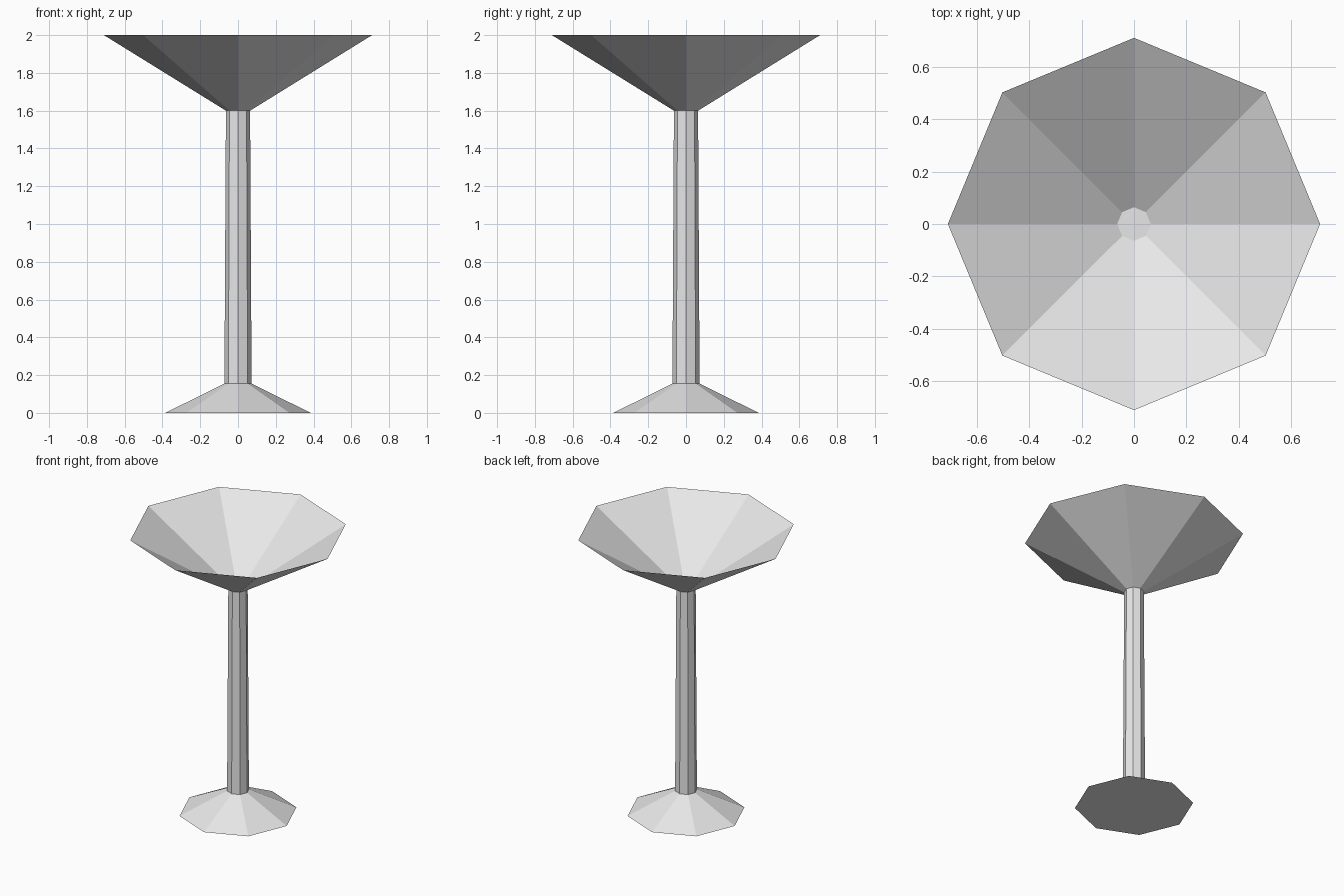
import bpy, bmesh
from math import cos, sin, pi

cube = bpy.data.objects.get("Cube")
if cube:
    bpy.data.objects.remove(cube, do_unlink=True)

SIDES = 8

grey = bpy.data.materials.new("light grey")
grey.use_nodes = True
grey.diffuse_color = (0.8, 0.8, 0.8, 1)
grey.node_tree.nodes["Principled BSDF"].inputs["Base Color"].default_value = (0.8, 0.8, 0.8, 1)


def octagon_part(name, bottom, top, cap_bottom=False, cap_top=False):
    """Flat-sided tapered tube between two (radius, height) rings."""
    bm = bmesh.new()
    rings = [[bm.verts.new((r * cos(2 * pi * i / SIDES), r * sin(2 * pi * i / SIDES), z))
              for i in range(SIDES)] for r, z in (bottom, top)]
    low, high = rings
    for i in range(SIDES):
        j = (i + 1) % SIDES
        bm.faces.new((low[i], low[j], high[j], high[i]))
    if cap_bottom:
        bm.faces.new(low[::-1])
    if cap_top:
        bm.faces.new(high)
    mesh = bpy.data.meshes.new(name)
    bm.to_mesh(mesh)
    bm.free()
    mesh.materials.append(grey)
    obj = bpy.data.objects.new(name, mesh)
    bpy.context.collection.objects.link(obj)
    return obj


# Flared foot with a closed underside
octagon_part("foot", (0.385, 0), (0.072, 0.155), cap_bottom=True)
# Slightly tapered stem, closed where it meets the bowl
octagon_part("stem", (0.072, 0.155), (0.064, 1.6), cap_top=True)
# Thin open bowl
octagon_part("bowl", (0.064, 1.6), (0.71, 2.0))
